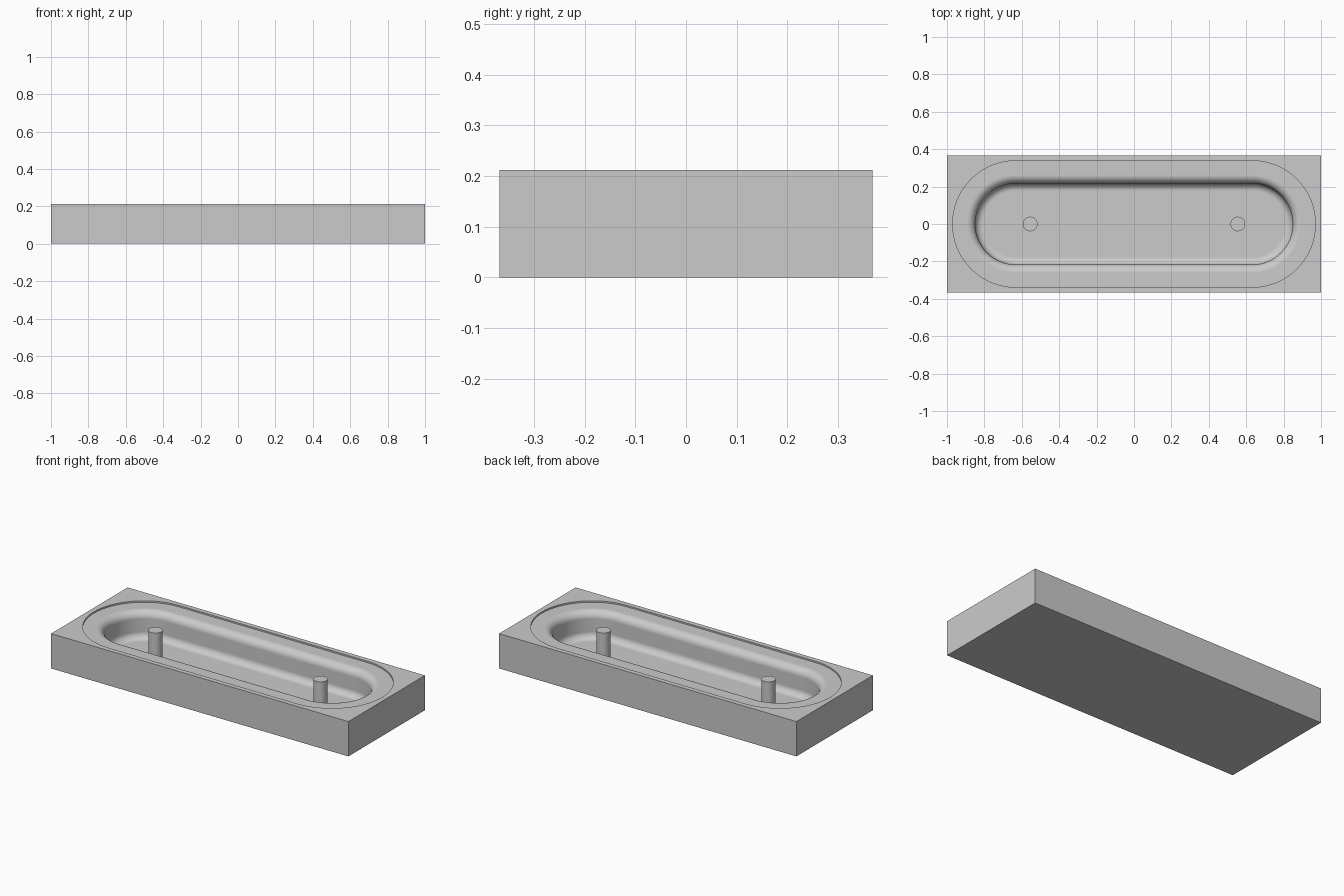
import bpy, bmesh
from math import sin, cos, pi

cube = bpy.data.objects.get("Cube")
if cube:
    bpy.data.objects.remove(cube, do_unlink=True)

WIDTH, DEPTH, HEIGHT = 2.0, 0.735, 0.212
HALF_RUN = 0.632               # centre of each rounded end
LIP_R, WALL_R = 0.338, 0.217   # shallow step and deep pocket
LIP_Z, FLOOR_Z = 0.203, 0.04
TOP_FILLET, LOW_FILLET = 0.045, 0.04
ARC, STEPS = 32, 10

grey = bpy.data.materials.new("plain grey")
grey.use_nodes = True
colour = (0.6, 0.6, 0.6, 1)
grey.diffuse_color = colour
grey.node_tree.nodes["Principled BSDF"].inputs["Base Color"].default_value = colour


def finish(name, bm):
    bmesh.ops.recalc_face_normals(bm, faces=bm.faces)
    mesh = bpy.data.meshes.new(name)
    bm.to_mesh(mesh)
    bm.free()
    mesh.materials.append(grey)
    obj = bpy.data.objects.new(name, mesh)
    bpy.context.collection.objects.link(obj)
    bpy.ops.object.select_all(action='DESELECT')
    obj.select_set(True)
    bpy.context.view_layer.objects.active = obj
    bpy.ops.object.shade_smooth_by_angle(angle=pi / 6)
    weighted = obj.modifiers.new("Weighted normals", 'WEIGHTED_NORMAL')
    weighted.keep_sharp = True
    return obj


def slot_ring(bm, r, z):
    """Stadium outline of end radius r at height z."""
    ring = []
    for side, start in ((1, -pi / 2), (-1, pi / 2)):
        for i in range(ARC + 1):
            a = start + pi * i / ARC
            ring.append(bm.verts.new((side * HALF_RUN + r * cos(a), r * sin(a), z)))
    return ring


def bridge(bm, a, b):
    for i in range(len(a)):
        j = (i + 1) % len(a)
        bm.faces.new((a[i], a[j], b[j], b[i]))


def loop_edges(bm, ring):
    return [bm.edges.get((v, ring[i - 1])) or bm.edges.new((v, ring[i - 1]))
            for i, v in enumerate(ring)]


# Pocket section: shallow step, rounded rim, vertical wall, rounded floor edge
profile = [(LIP_R, HEIGHT), (LIP_R, LIP_Z)]
for i in range(STEPS + 1):
    a = pi / 2 * i / STEPS
    profile.append((WALL_R + TOP_FILLET * (1 - sin(a)),
                    LIP_Z - TOP_FILLET * (1 - cos(a))))
for i in range(STEPS + 1):
    a = pi / 2 * i / STEPS
    profile.append((WALL_R - LOW_FILLET * (1 - cos(a)),
                    FLOOR_Z + LOW_FILLET * (1 - sin(a))))

# Block with its pocket
bm = bmesh.new()
rings = [slot_ring(bm, r, z) for r, z in profile]
for upper, lower in zip(rings, rings[1:]):
    bridge(bm, upper, lower)
bm.faces.new(rings[-1])
corners = [(-1, -1), (1, -1), (1, 1), (-1, 1)]
base, top = [[bm.verts.new((x * WIDTH / 2, y * DEPTH / 2, z)) for x, y in corners]
             for z in (0, HEIGHT)]
bridge(bm, base, top)
bm.faces.new(base)
bmesh.ops.triangle_fill(bm, use_beauty=True, normal=(0, 0, 1),
                        edges=loop_edges(bm, top) + loop_edges(bm, rings[0]))
finish("pocketed_block", bm)

# Two pegs standing on the pocket floor
for side, name in ((1, "left_peg"), (-1, "right_peg")):
    bm = bmesh.new()
    peg_height = HEIGHT - FLOOR_Z
    bmesh.ops.create_cone(bm, cap_ends=True, segments=40, radius1=0.039,
                          radius2=0.039, depth=peg_height)
    bmesh.ops.translate(bm, verts=bm.verts,
                        vec=(side * 0.555, 0, FLOOR_Z + peg_height / 2))
    finish(name, bm)
